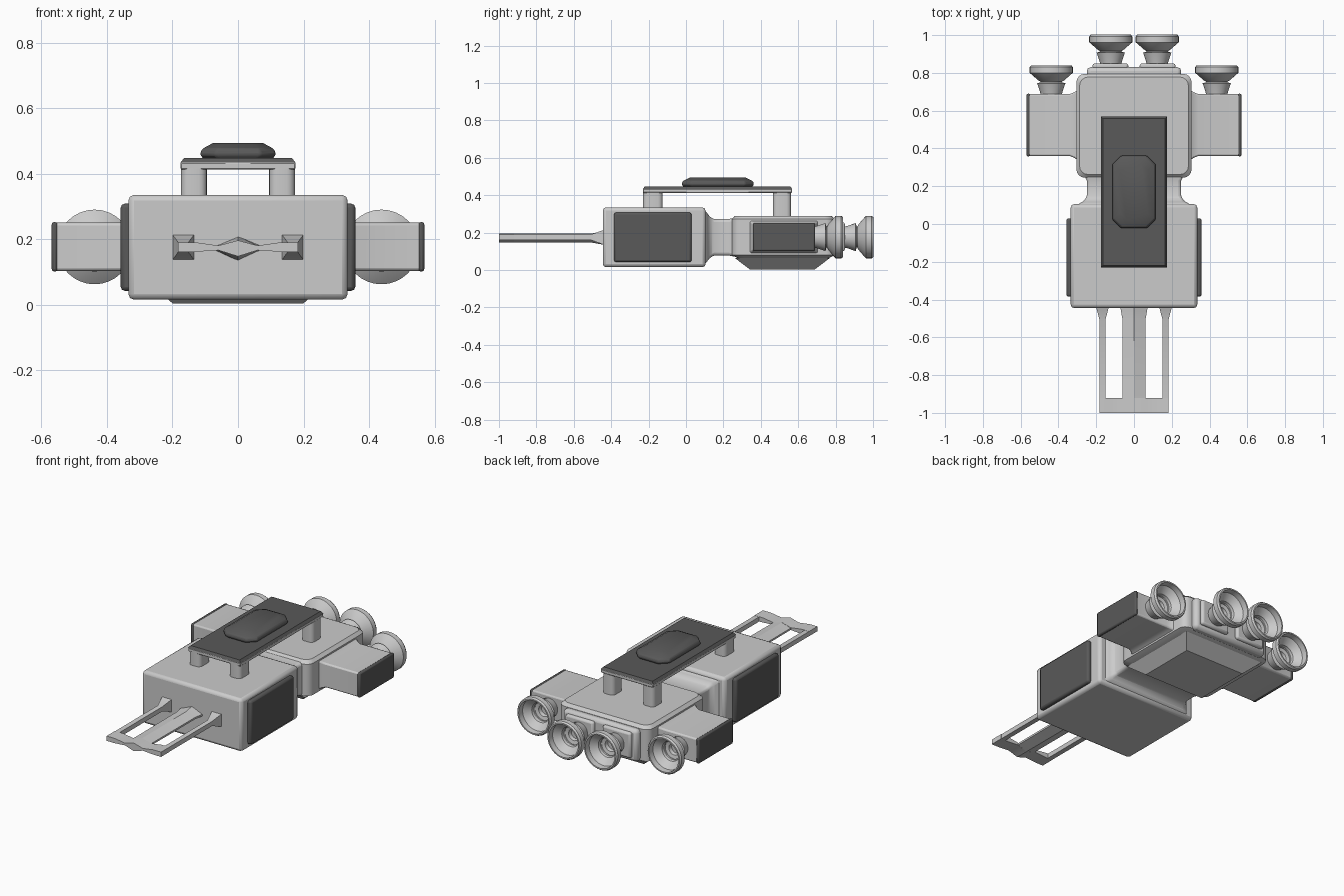
import bpy, math

if "Cube" in bpy.data.objects:
    bpy.data.objects.remove(bpy.data.objects["Cube"])

DARK = bpy.data.materials.new("dark_panel")
DARK.diffuse_color = (0.1, 0.1, 0.1, 1)
DARK.use_nodes = True
DARK.node_tree.nodes["Principled BSDF"].inputs["Base Color"].default_value = DARK.diffuse_color


def finish(name, verts, faces, bevel=0, seg=2, mirror=False, dark=False, angle=30):
    me = bpy.data.meshes.new(name)
    me.from_pydata(verts, [], faces)
    ob = bpy.data.objects.new(name, me)
    bpy.context.collection.objects.link(ob)
    bpy.ops.object.select_all(action='DESELECT')
    bpy.context.view_layer.objects.active = ob
    ob.select_set(True)
    bpy.ops.object.mode_set(mode='EDIT')
    bpy.ops.mesh.select_all(action='SELECT')
    bpy.ops.mesh.normals_make_consistent(inside=False)
    bpy.ops.object.mode_set(mode='OBJECT')
    bpy.ops.object.shade_smooth_by_angle(angle=math.radians(angle))
    if bevel:
        m = ob.modifiers.new("bevel", 'BEVEL')
        m.width, m.segments, m.limit_method = bevel, seg, 'ANGLE'
    if mirror:
        ob.modifiers.new("mirror", 'MIRROR')
    if dark:
        me.materials.append(DARK)
    return ob


def loft(name, rings, closed=False, **kw):
    """Skin matching rings of points; cap the ends unless closed."""
    n, k = len(rings[0]), len(rings)
    verts = [p for r in rings for p in r]
    faces = [(i * n + j, i * n + (j + 1) % n, (i + 1) % k * n + (j + 1) % n, (i + 1) % k * n + j)
             for i in range(k if closed else k - 1) for j in range(n)]
    if not closed:
        faces += [tuple(range(n)), tuple(range((k - 1) * n, k * n))]
    return finish(name, verts, faces, **kw)


def rect(x0, x1, y0, y1, z, c=0):
    """Horizontal rectangle with corners rounded by radius c."""
    if not c:
        return [(x0, y0, z), (x1, y0, z), (x1, y1, z), (x0, y1, z)]
    pts = []
    for cx, cy, a in ((x1 - c, y1 - c, 0), (x0 + c, y1 - c, 90), (x0 + c, y0 + c, 180), (x1 - c, y0 + c, 270)):
        for s in (0, 22.5, 45, 67.5, 90):
            t = math.radians(a + s)
            pts.append((cx + c * math.cos(t), cy + c * math.sin(t), z))
    return pts


def box(name, x0, x1, y0, y1, z0, z1, **kw):
    return loft(name, [rect(x0, x1, y0, y1, z0), rect(x0, x1, y0, y1, z1)], **kw)


def ysec(y, hx, hz, cx=0, cz=0.175):
    return [(cx - hx, y, cz - hz), (cx + hx, y, cz - hz), (cx + hx, y, cz + hz), (cx - hx, y, cz + hz)]


def xsec(x, y0, y1, z0, z1):
    return [(x, y0, z0), (x, y1, z0), (x, y1, z1), (x, y0, z1)]


# front hull with its dark side panels
box("front_hull", -0.335, 0.335, -0.445, 0.105, 0.015, 0.335, bevel=0.018)
box("hull_side_panel", 0.32, 0.358, -0.385, 0.03, 0.042, 0.308, mirror=True, dark=True, bevel=0.012)

# neck flaring into both hulls
loft("neck", [ysec(y, hx, hz) for y, hx, hz in
     ((0.08, 0.325, 0.152), (0.108, 0.29, 0.14), (0.125, 0.26, 0.11), (0.15, 0.25, 0.098),
      (0.23, 0.25, 0.098), (0.27, 0.27, 0.105))], bevel=0.03, seg=3)

# rear hull: rounded block with a tapered keel
loft("rear_hull", [rect(-x, x, y0, y1, z, 0.045) for x, y0, y1, z in
     ((0.265, 0.28, 0.76, 0.062), (0.305, 0.245, 0.795, 0.08), (0.305, 0.245, 0.795, 0.272), (0.288, 0.262, 0.778, 0.29))])
loft("keel", [rect(-0.2, 0.2, 0.34, 0.69, 0.004), rect(-0.27, 0.27, 0.26, 0.77, 0.065)])

# stern plate and thruster mounts
box("stern_plate", -0.25, 0.25, 0.77, 0.83, 0.075, 0.27, bevel=0.02)
box("thruster_mount", 0.03, 0.22, 0.82, 0.85, 0.1, 0.255, mirror=True, bevel=0.012)

# side pods flaring at the root, dark end caps
loft("side_pod", [xsec(*s) for s in
     ((0.295, 0.335, 0.71, 0.085, 0.268), (0.315, 0.35, 0.698, 0.097, 0.257),
      (0.34, 0.36, 0.688, 0.103, 0.25), (0.56, 0.36, 0.688, 0.103, 0.25))], mirror=True, bevel=0.008)
box("pod_end_panel", 0.55, 0.569, 0.358, 0.69, 0.101, 0.252, mirror=True, dark=True, bevel=0.008)

# thruster bells, lathed with a hollow throat
PROFILE = [(0.0, -0.01), (0.055, -0.01), (0.06, 0.012), (0.075, 0.055), (0.052, 0.062),
           (0.068, 0.07), (0.114, 0.11), (0.114, 0.14), (0.107, 0.15), (0.099, 0.15),
           (0.097, 0.115), (0.06, 0.08), (0.055, 0.055), (0.035, 0.05), (0.03, 0.03), (0.0, 0.03)]
for label, x, y in (("outer", 0.438, 0.69), ("inner", 0.123, 0.852)):
    rings = [[(x + max(r, 0.0005) * math.cos(t * math.tau / 32), y + d,
               0.176 + max(r, 0.0005) * math.sin(t * math.tau / 32)) for t in range(32)] for r, d in PROFILE]
    loft(label + "_thruster", rings, mirror=True, angle=25)

# roof rack: grey frame, dark top, four legs
box("rack_frame", -0.176, 0.176, -0.23, 0.568, 0.412, 0.435, bevel=0.004, seg=1)
loft("rack_top", [rect(-0.176, 0.176, -0.23, 0.568, 0.433), rect(-0.165, 0.165, -0.22, 0.558, 0.447)], dark=True)
for label, y0, y1, z in (("front", -0.23, -0.125, 0.325), ("rear", 0.465, 0.562, 0.28)):
    loft(label + "_rack_leg", [rect(0.095, 0.174, y0, y1, z, 0.025), rect(0.095, 0.174, y0, y1, 0.42, 0.025)],
         mirror=True)


# dark pod on the rack
def octagon(x, y, c, z, cy=0.17):
    return [(sx, cy + sy, z) for sx, sy in
            ((x - c, -y), (x, c - y), (x, y - c), (x - c, y), (c - x, y), (-x, y - c), (-x, c - y), (c - x, -y))]


loft("rack_pod", [octagon(0.1, 0.18, 0.045, 0.44), octagon(0.116, 0.193, 0.045, 0.457),
                  octagon(0.11, 0.188, 0.045, 0.475), octagon(0.075, 0.15, 0.035, 0.494)],
     dark=True, bevel=0.006)


# forward fork: diamond spine, thin rails with flared roots, end bar
def spine(y, w, h):
    return [(-w, y, 0.167), (0, y, 0.171 - h), (w, y, 0.167), (w, y, 0.178), (0, y, 0.171 + h), (-w, y, 0.178)]


loft("fork_spine", [spine(-0.997, 0.06, 0.024), spine(-0.5, 0.062, 0.025), spine(-0.43, 0.074, 0.038)])
loft("fork_rail", [ysec(y, hx, hz, cx, 0.175) for y, hx, hz, cx in
     ((-1.0, 0.015, 0.014, 0.167), (-0.51, 0.015, 0.014, 0.167), (-0.43, 0.036, 0.043, 0.167))], mirror=True)
bar = [(0, 0.147), (0.06, 0.166), (0.13, 0.161), (0.183, 0.161), (0.183, 0.19), (0.13, 0.19), (0.06, 0.18), (0, 0.196)]
bar = bar + [(-x, z) for x, z in bar[-2:0:-1]]
loft("fork_end_bar", [[(x, y, z) for x, z in bar] for y in (-1.0, -0.92)])
